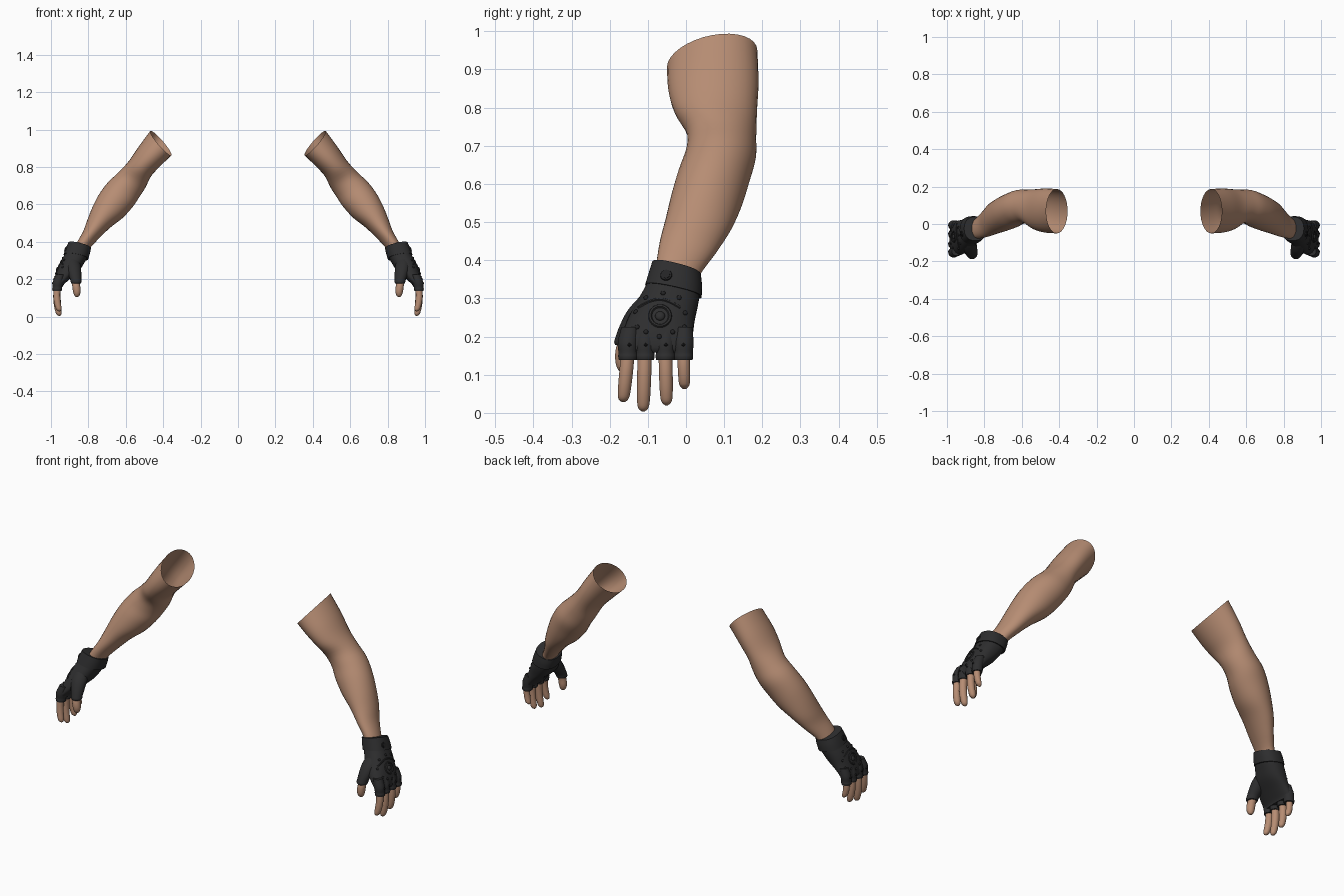
import bpy, bmesh, math
from mathutils import Vector, Matrix
from mathutils.bvhtree import BVHTree

if "Cube" in bpy.data.objects:
    bpy.data.objects.remove(bpy.data.objects["Cube"])


def material(name, rgb):
    m = bpy.data.materials.new(name)
    m.diffuse_color = (*rgb, 1)
    m.use_nodes = True
    m.node_tree.nodes["Principled BSDF"].inputs["Base Color"].default_value = m.diffuse_color
    return m


SKIN = material("tan skin", (0.47, 0.265, 0.172))
GLOVE = material("black leather", (0.027, 0.027, 0.028))
STUD = material("dark studs", (0.017, 0.017, 0.018))


def finish(bm, name, mat, angle=50):
    """Turn a bmesh into a mirrored, smooth object; return its surface tree."""
    bmesh.ops.recalc_face_normals(bm, faces=bm.faces)
    tree = BVHTree.FromBMesh(bm)
    me = bpy.data.meshes.new(name)
    bm.to_mesh(me)
    bm.free()
    me.materials.append(mat)
    ob = bpy.data.objects.new(name, me)
    bpy.context.collection.objects.link(ob)
    bpy.ops.object.select_all(action='DESELECT')
    ob.select_set(True)
    bpy.context.view_layer.objects.active = ob
    bpy.ops.object.shade_smooth_by_angle(angle=math.radians(angle))
    ob.modifiers.new("other_side", 'MIRROR')
    return tree


def spline(a, b, c, d, t):
    return 0.5 * (2 * b + (c - a) * t + (2 * a - 5 * b + 4 * c - d) * t * t
                  + (3 * b - a - 3 * c + d) * t ** 3)


def loft(bm, secs, n=28, steps=4, power=1.0, cap_start=False, cap_end=False):
    """Section: outer x, z, inner x, z, front y, back y, z tilt at the back."""
    rows, last = [], len(secs) - 1
    for i in range(last):
        four = [secs[min(max(i + k, 0), last)] for k in (-1, 0, 1, 2)]
        for s in range(steps):
            rows.append([spline(*v, s / steps) for v in zip(*four)])
    rows.append(secs[-1])
    rings = []
    for ox, oz, ix, iz, y0, y1, tilt in rows:
        ring = []
        for k in range(n):
            a = math.tau * k / n
            c, s = (math.copysign(abs(f) ** power, f) for f in (math.cos(a), math.sin(a)))
            ring.append(bm.verts.new(((ox + ix + (ox - ix) * c) / 2,
                                      (y0 + y1 + (y1 - y0) * s) / 2,
                                      (oz + iz + (oz - iz) * c) / 2 + tilt * s)))
        rings.append(ring)
    for r, q in zip(rings, rings[1:]):
        for k in range(n):
            bm.faces.new((r[k], r[(k + 1) % n], q[(k + 1) % n], q[k]))
    if cap_start:
        bm.faces.new(rings[0])
    if cap_end:
        bm.faces.new(rings[-1])


def tube(bm, pts, n=14, steps=3):
    """Near-vertical rounded tube through (x, y, z, radius) points."""
    loft(bm, [(x + r, z, x - r, z, y - r, y + r, 0) for x, y, z, r in pts],
         n, steps, cap_start=True, cap_end=True)


# Arm: open at the top, elbow, forearm, wrist inside the glove
bm = bmesh.new()
loft(bm, [
    (.470, .990, .355, .865, -.050, .187, .022),
    (.530, .910, .420, .800, -.046, .190, .010),
    (.585, .830, .465, .750, -.030, .186, 0),
    (.640, .770, .495, .690, .002, .184, -.005),
    (.695, .718, .527, .640, .000, .183, -.010),
    (.742, .655, .562, .588, -.020, .167, -.012),
    (.778, .585, .615, .530, -.038, .146, -.015),
    (.808, .510, .680, .480, -.053, .118, -.015),
    (.830, .450, .740, .423, -.068, .080, -.015),
    (.865, .388, .795, .362, -.078, .036, -.015),
    (.890, .330, .820, .310, -.085, .025, -.015)], n=32)
finish(bm, "arm", SKIN)

# Glove body over the wrist and palm
bm = bmesh.new()
loft(bm, [
    (.902, .390, .792, .362, -.083, .034, -.016),
    (.922, .340, .805, .320, -.100, .036, -.014),
    (.945, .298, .825, .282, -.124, .031, -.010),
    (.966, .250, .850, .245, -.150, .023, -.005),
    (.982, .205, .895, .205, -.168, .018, 0),
    (.986, .172, .930, .172, -.174, .015, 0),
    (.980, .158, .938, .158, -.168, .010, 0)],
    n=36, power=.85, cap_start=True, cap_end=True)
body = finish(bm, "glove_body", GLOVE)

# Wrist strap
bm = bmesh.new()
loft(bm, [
    (.908, .393, .786, .364, -.089, .039, -.016),
    (.921, .362, .792, .338, -.098, .042, -.016),
    (.932, .332, .801, .308, -.107, .041, -.016)],
    n=36, power=.85, cap_start=True, cap_end=True)
strap = finish(bm, "wrist_strap", GLOVE)

# Fingers: front y at knuckle, y at tip, tip height, radius
FINGERS = [(-.152, -.164, .028, .0185), (-.108, -.112, .004, .0190),
           (-.054, -.051, .020, .0185), (-.007, -.004, .062, .0165)]
skin, sleeve = bmesh.new(), bmesh.new()
for yb, yt, tip, r in FINGERS:
    h = .17 - tip
    path = [(.964, 0, .17, r), (.969, .3, .17 - h * .35, r), (.966, .65, .17 - h * .65, r * .97),
            (.960, .9, tip + h * .14, r * .88), (.957, 1, tip + .007, r * .66),
            (.955, 1, tip, r * .2)]
    tube(skin, [(x, yb + (yt - yb) * t, z, q) for x, t, z, q in path])
    tube(sleeve, [(.950, yb * .96, .225, .024), (.963, yb, .185, .0275),
                  (.966, yb, .158, .0255), (.967, yb, .148, .0265), (.967, yb, .138, .0245)])

# Thumb and its sleeve
tube(skin, [(.872, -.150, .210, .020), (.866, -.163, .170, .021), (.862, -.165, .140, .021),
            (.861, -.165, .120, .017), (.861, -.164, .108, .010), (.861, -.164, .105, .003)])
tube(sleeve, [(.885, -.085, .310, .032), (.880, -.113, .270, .040), (.874, -.138, .230, .036),
              (.868, -.155, .200, .030), (.866, -.160, .186, .029), (.866, -.160, .178, .026)])
finish(skin, "fingers", SKIN)
finish(sleeve, "glove_finger_sleeves", GLOVE)


def on_surface(tree, y, z):
    """Matrix standing on the outer side of the hand, local z along the normal."""
    p, nrm, _, _ = tree.ray_cast(Vector((2, y, z)), Vector((-1, 0, 0)))
    if nrm.x < 0:
        nrm = -nrm
    return Matrix.Translation(p) @ nrm.to_track_quat('Z', 'Y').to_matrix().to_4x4()


# Small studs spread on the back of the hand
bm = bmesh.new()
for y, z in [(-.105, .302), (-.060, .314), (-.018, .302), (-.132, .265), (-.002, .262),
             (-.128, .225), (-.105, .212), (-.035, .212), (-.004, .225), (-.070, .200)]:
    bmesh.ops.create_icosphere(bm, subdivisions=2, radius=.0065,
                               matrix=on_surface(body, y, z) @ Matrix.Diagonal((1, 1, .8, 1)))
# Four-sided points on the knuckles
for yb, *_ in FINGERS:
    y = yb * .98
    m = Matrix.Translation((.9885, y, .178)) @ Matrix.Rotation(math.pi / 2, 4, 'Y')
    bmesh.ops.create_cone(bm, cap_ends=True, segments=4, radius1=.012, radius2=.002,
                          depth=.014, matrix=m)
# Strap button: wide disc with a smaller cap
m = on_surface(strap, -.052, .361)
for r, d in ((.016, .006), (.011, .010)):
    bmesh.ops.create_cone(bm, cap_ends=True, segments=20, radius1=r, radius2=r * .9,
                          depth=d, matrix=m)
finish(bm, "glove_studs", STUD, 35)

# Raised round ornament and curved seam on the back of the hand
bm = bmesh.new()


def bead_line(pts, r):
    """Raised cord laid over the glove through (y, z) points."""
    rings = []
    for y, z in pts:
        m = on_surface(body, y, z)
        rings.append((m.translation, m.to_3x3().col[2].normalized()))
    rows = []
    for i, (p, nrm) in enumerate(rings):
        t = rings[min(i + 1, len(rings) - 1)][0] - rings[max(i - 1, 0)][0]
        side = t.cross(nrm).normalized()
        rows.append([bm.verts.new(p + (side * math.cos(a) + nrm * math.sin(a)) * r)
                     for a in (k * math.tau / 6 for k in range(6))])
    for u, v in zip(rows, rows[1:]):
        for k in range(6):
            bm.faces.new((u[k], u[(k + 1) % 6], v[(k + 1) % 6], v[k]))


bead_line([(-.068 + .026 * math.cos(a), .254 + .026 * math.sin(a))
           for a in (k * math.tau / 24 for k in range(25))], .005)
bead_line([(-.125 + .11 * k / 12, .276 + .022 * math.sin(math.pi * k / 12))
           for k in range(13)], .004)
bmesh.ops.create_uvsphere(bm, u_segments=14, v_segments=8, radius=.013,
                          matrix=on_surface(body, -.068, .254) @ Matrix.Diagonal((1, 1, .6, 1)))
finish(bm, "glove_ornament", GLOVE)
